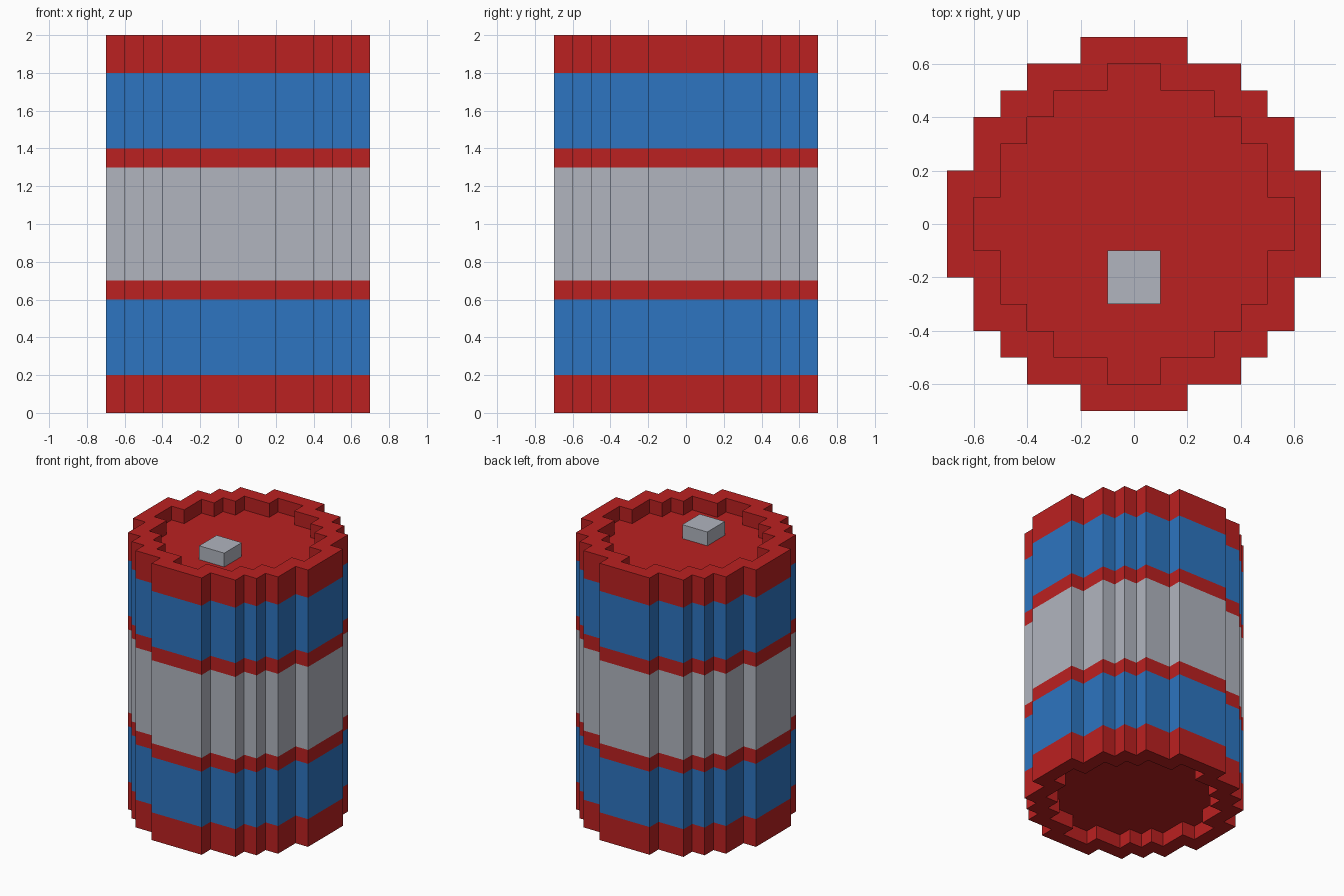
import bpy, bmesh

cube = bpy.data.objects.get("Cube")
if cube:
    bpy.data.objects.remove(cube, do_unlink=True)


def make_material(name, rgb):
    mat = bpy.data.materials.new(name)
    mat.use_nodes = True
    mat.diffuse_color = (*rgb, 1)
    mat.node_tree.nodes["Principled BSDF"].inputs["Base Color"].default_value = (*rgb, 1)
    return mat


RED, BLUE, GREY = 0, 1, 2
materials = [
    make_material("red", (0.497, 0.015, 0.015)),
    make_material("blue", (0.026, 0.178, 0.533)),
    make_material("light grey", (0.440, 0.462, 0.521)),
]


def add_object(name, bm):
    bmesh.ops.recalc_face_normals(bm, faces=bm.faces)
    mesh = bpy.data.meshes.new(name)
    bm.to_mesh(mesh)
    bm.free()
    for mat in materials:
        mesh.materials.append(mat)
    obj = bpy.data.objects.new(name, mesh)
    bpy.context.collection.objects.link(obj)
    return obj


# One quarter of the stepped outline; the inner outline is 0.1 further in
QUARTER = [(0.2, 0.7), (0.2, 0.6), (0.4, 0.6), (0.4, 0.5), (0.5, 0.5),
           (0.5, 0.4), (0.6, 0.4), (0.6, 0.2), (0.7, 0.2)]


def stepped_outline(inset):
    quarter = [(x - inset, y - inset) for x, y in QUARTER]
    outline = []
    for _ in range(4):
        outline += quarter
        quarter = [(y, -x) for x, y in quarter]
    return outline


# Barrel: rings from the bottom recess, up the bands, into the top recess
# Each entry: inset, height, colour of the strip leading to the next ring
RINGS = [
    (0.1, 0.1, RED), (0.1, 0.0, RED), (0.0, 0.0, RED),
    (0.0, 0.2, BLUE), (0.0, 0.6, RED), (0.0, 0.7, GREY),
    (0.0, 1.3, RED), (0.0, 1.4, BLUE), (0.0, 1.8, RED),
    (0.0, 2.0, RED), (0.1, 2.0, RED), (0.1, 1.9, RED),
]
bm = bmesh.new()
loops = [[bm.verts.new((x, y, z)) for x, y in stepped_outline(inset)]
         for inset, z, _ in RINGS]
for lower, upper, (_, _, colour) in zip(loops, loops[1:], RINGS):
    for i in range(len(lower)):
        j = (i + 1) % len(lower)
        face = bm.faces.new((lower[i], lower[j], upper[j], upper[i]))
        face.material_index = colour
# Recessed floors at both ends
for loop in (loops[0], loops[-1]):
    bm.faces.new(loop).material_index = RED
bmesh.ops.triangulate(bm, faces=[f for f in bm.faces if len(f.verts) > 4])
add_object("barrel", bm)

# Small block standing on the lid, towards the front
bm = bmesh.new()
bmesh.ops.create_cube(bm, size=1)
bmesh.ops.scale(bm, vec=(0.2, 0.2, 0.1), verts=bm.verts)
bmesh.ops.translate(bm, vec=(0, -0.2, 1.95), verts=bm.verts)
for face in bm.faces:
    face.material_index = GREY
add_object("lid_tab", bm)
